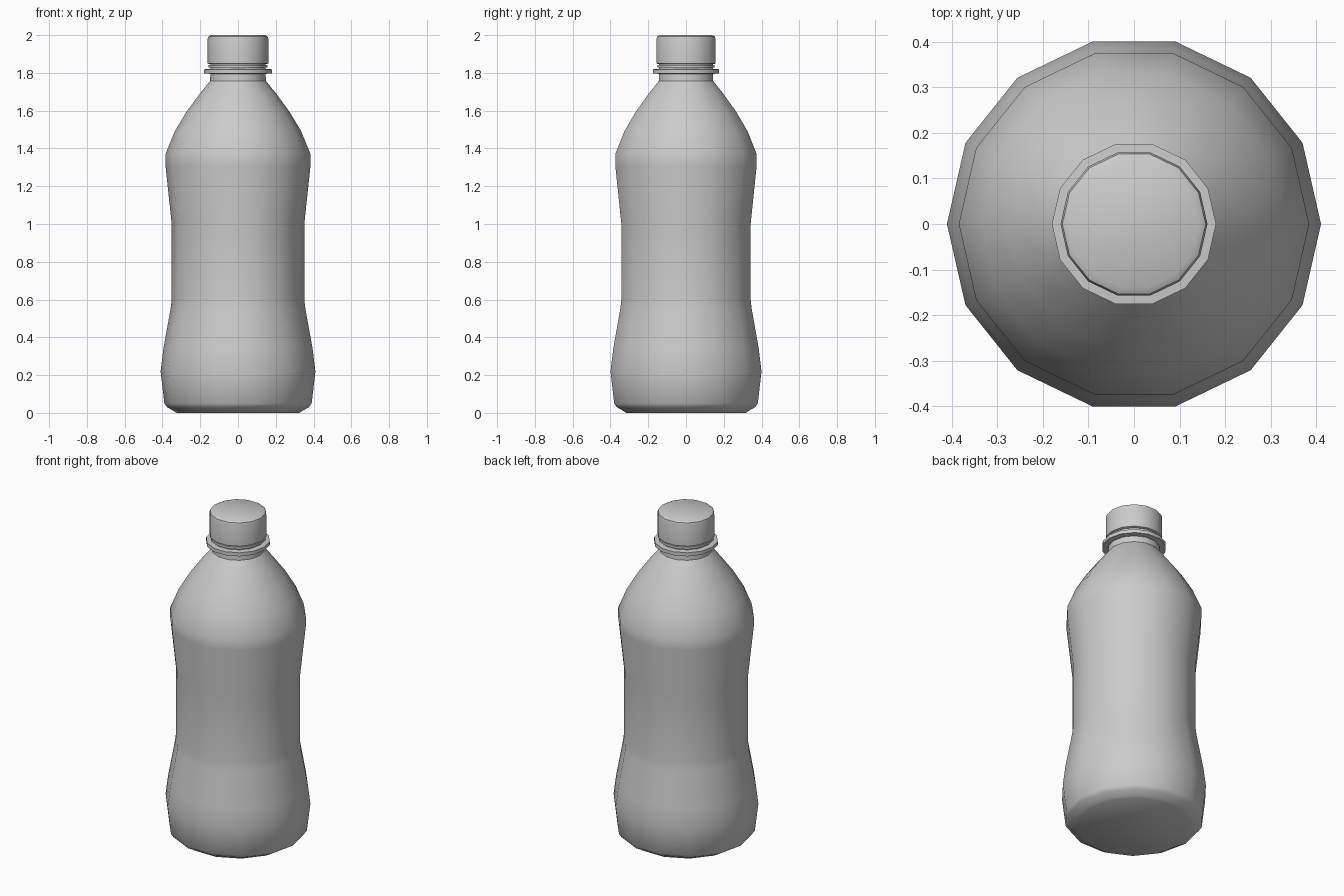
import bpy, bmesh, math

if "Cube" in bpy.data.objects:
    bpy.data.objects.remove(bpy.data.objects["Cube"])

SIDES = 14


def lathe(name, profile):
    """Revolve (radius, z) points around z and close both ends with flat faces."""
    bm = bmesh.new()
    rings = []
    for r, z in profile:
        rings.append([bm.verts.new((r * math.cos(2 * math.pi * i / SIDES),
                                    r * math.sin(2 * math.pi * i / SIDES), z))
                      for i in range(SIDES)])
    for low, high in zip(rings, rings[1:]):
        for i in range(SIDES):
            j = (i + 1) % SIDES
            bm.faces.new((low[i], low[j], high[j], high[i]))
    bm.faces.new(rings[0][::-1])
    bm.faces.new(rings[-1])
    mesh = bpy.data.meshes.new(name)
    bm.to_mesh(mesh)
    bm.free()
    obj = bpy.data.objects.new(name, mesh)
    bpy.context.collection.objects.link(obj)
    bpy.ops.object.select_all(action='DESELECT')
    obj.select_set(True)
    bpy.context.view_layer.objects.active = obj
    bpy.ops.object.shade_smooth_by_angle(angle=math.radians(35))
    return obj


# Waisted body with sloping shoulder, neck and support ring
lathe("bottle_body", [
    (0.325, 0.0), (0.34, 0.01), (0.375, 0.03), (0.39, 0.05), (0.41, 0.22),
    (0.395, 0.34), (0.357, 0.55), (0.351, 0.60), (0.351, 1.0),
    (0.384, 1.31), (0.384, 1.37), (0.335, 1.49), (0.272, 1.595),
    (0.20, 1.693), (0.148, 1.757), (0.146, 1.795),
    (0.18, 1.797), (0.18, 1.819), (0.146, 1.821), (0.146, 1.855)])

# Tamper band below the cap
lathe("tamper_band", [(0.14, 1.828), (0.155, 1.828), (0.155, 1.842), (0.14, 1.842)])

# Screw cap with rounded top rim
lathe("screw_cap", [
    (0.15, 1.846), (0.161, 1.85), (0.161, 1.978), (0.157, 1.992), (0.143, 2.0)])
